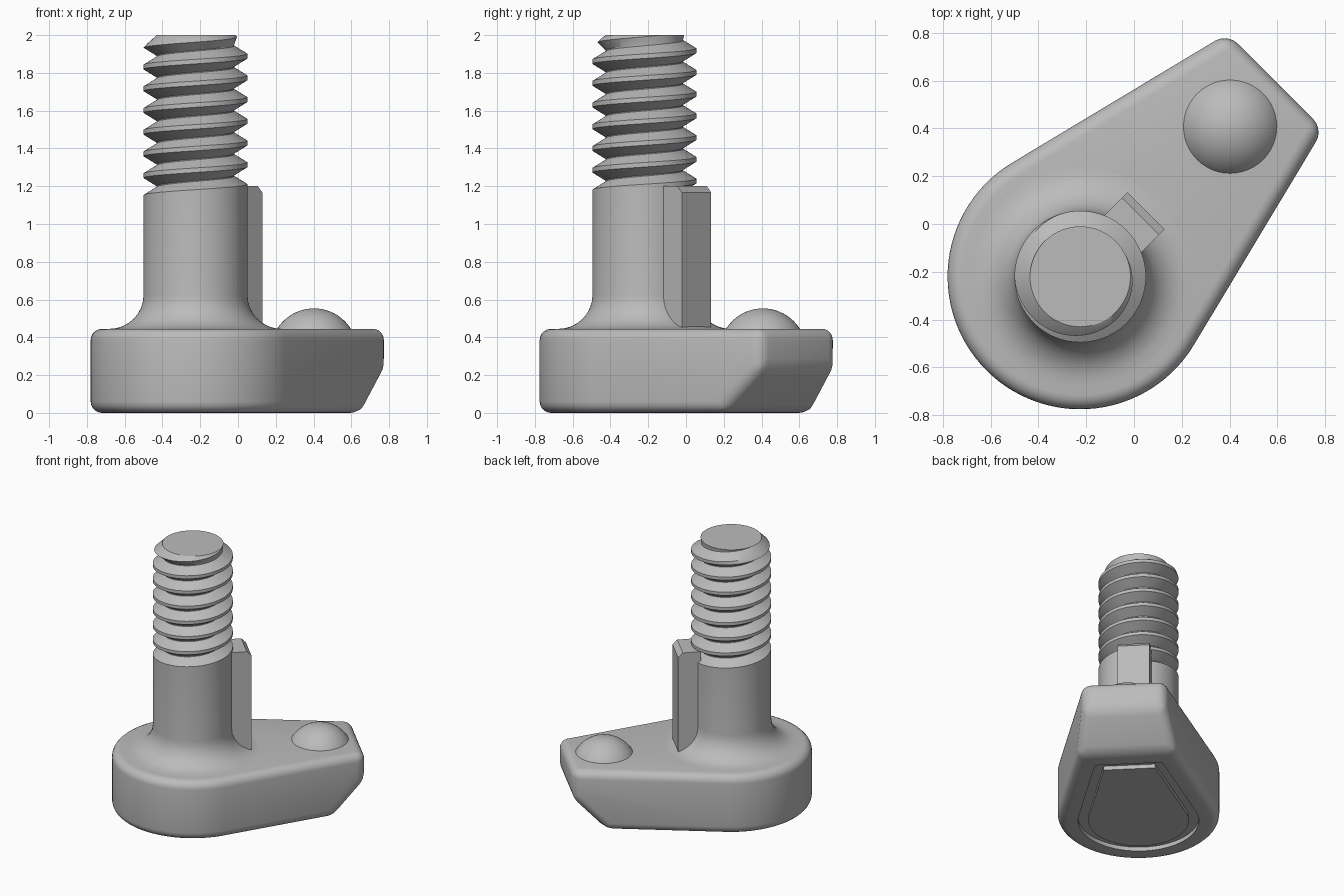
import bpy, bmesh
from math import sin, cos, pi, radians
from mathutils import Vector

cube = bpy.data.objects.get("Cube")
if cube:
    bpy.data.objects.remove(cube, do_unlink=True)

grey = bpy.data.materials.new("plain grey")
grey.use_nodes = True
grey.diffuse_color = (0.5, 0.5, 0.5, 1)
grey.node_tree.nodes["Principled BSDF"].inputs["Base Color"].default_value = (0.5, 0.5, 0.5, 1)


def finish(name, bm, angle=30):
    """Place a part built around the screw axis, with its nose along local +x."""
    bmesh.ops.recalc_face_normals(bm, faces=bm.faces)
    mesh = bpy.data.meshes.new(name)
    bm.to_mesh(mesh)
    bm.free()
    mesh.materials.append(grey)
    ob = bpy.data.objects.new(name, mesh)
    bpy.context.collection.objects.link(ob)
    ob.location = (-0.225, -0.22, 0)
    ob.rotation_euler.z = radians(45)
    bpy.ops.object.select_all(action='DESELECT')
    ob.select_set(True)
    bpy.context.view_layer.objects.active = ob
    bpy.ops.object.shade_smooth_by_angle(angle=radians(angle))
    return ob


def prism(bm, points, z0, z1):
    face = bm.faces.new([bm.verts.new((x, y, z0)) for x, y in points])
    top = bmesh.ops.extrude_face_region(bm, geom=[face])["geom"]
    bmesh.ops.translate(bm, vec=(0, 0, z1 - z0),
                        verts=[g for g in top if isinstance(g, bmesh.types.BMVert)])


# Teardrop base: round end tangent to two sides that run to a blunt nose
R, TANGENT, NOSE, HEIGHT = 0.555, radians(76), 1.155, 0.445
nose_half = (R - NOSE * cos(TANGENT)) / sin(TANGENT)
steps = 56
outline = []
for i in range(steps + 1):
    a = TANGENT + (2 * pi - 2 * TANGENT) * i / steps
    outline.append((R * cos(a), R * sin(a)))
outline += [(NOSE, -nose_half), (NOSE, nose_half)]
bm = bmesh.new()
prism(bm, outline, 0, HEIGHT)

# Slanted cut under the nose
bmesh.ops.bisect_plane(bm, geom=bm.verts[:] + bm.edges[:] + bm.faces[:],
                       plane_co=(NOSE, 0, 0.23), plane_no=(1, 0, -1), clear_outer=True)
bmesh.ops.holes_fill(bm, edges=[e for e in bm.edges if e.is_boundary])
bmesh.ops.recalc_face_normals(bm, faces=bm.faces)

# Rounded edges
sharp = [e for e in bm.edges if e.calc_face_angle(0) > 0.4]
bmesh.ops.bevel(bm, geom=sharp, offset=0.06, offset_type='OFFSET', segments=5,
                profile=0.5, affect='EDGES', clamp_overlap=False)

# Groove round the underside
bm.normal_update()
floor = max((f for f in bm.faces if f.normal.z < -0.99), key=lambda f: f.calc_area())
for thickness, depth in ((0.08, 0), (0, -0.03), (0.07, 0), (0, 0.03)):
    bmesh.ops.inset_region(bm, faces=[floor], thickness=thickness, depth=depth,
                           use_even_offset=True, use_boundary=True)
finish("base", bm, 35)

# Shank with flared foot and a right-handed thread, swept column by column
RADIUS, ROOT, PITCH, START, TOP, FLARE = 0.275, 0.205, 0.115, 1.11, 2.0, 0.18
COLUMNS, TURNS = 72, 8
foot = [(RADIUS + FLARE * (1 - cos(pi / 2 * (1 - i / 8))),
         HEIGHT + FLARE * (1 - sin(pi / 2 * (1 - i / 8)))) for i in range(9)]
tooth = [(RADIUS, 0), (ROOT, 0.043), (ROOT, 0.048), (RADIUS, 0.091)]
bm = bmesh.new()
columns = []
for c in range(COLUMNS + 1):
    turn = c / COLUMNS
    column = list(foot)
    for k in range(TURNS + 1):
        for r, dz in tooth:
            z = min(START + PITCH * (k + turn) + dz, TOP)
            column.append((min(r, 0.21 + TOP - z), z))
    column.append((0.21, TOP))
    a = 2 * pi * turn
    columns.append([bm.verts.new((r * cos(a), r * sin(a), z)) for r, z in column])
for left, right in zip(columns, columns[1:]):
    for i in range(len(left) - 1):
        bm.faces.new((left[i], right[i], right[i + 1], left[i + 1]))
bm.faces.new(columns[0][len(foot):len(foot) + len(tooth) + 1])   # thread start wall
bm.faces.new([col[-1] for col in columns[:-1]])                  # flat tip
bmesh.ops.remove_doubles(bm, verts=bm.verts, dist=0.0001)
finish("threaded_shank", bm)

# Key standing against the shank, with a chamfered outer top edge
bm = bmesh.new()
prism(bm, [(0.23, -0.11), (0.39, -0.11), (0.39, 0.11), (0.23, 0.11)], 0.42, 1.2)
edge = [e for e in bm.edges if all(v.co.z > 1 and v.co.x > 0.3 for v in e.verts)]
bmesh.ops.bevel(bm, geom=edge, offset=0.033, segments=1, affect='EDGES')
finish("key", bm)

# Domed button near the nose
bm = bmesh.new()
bmesh.ops.create_uvsphere(bm, u_segments=48, v_segments=32, radius=0.231)
bmesh.ops.translate(bm, verts=bm.verts, vec=Vector((0.887, 0, 0.322)))
finish("dome", bm)
